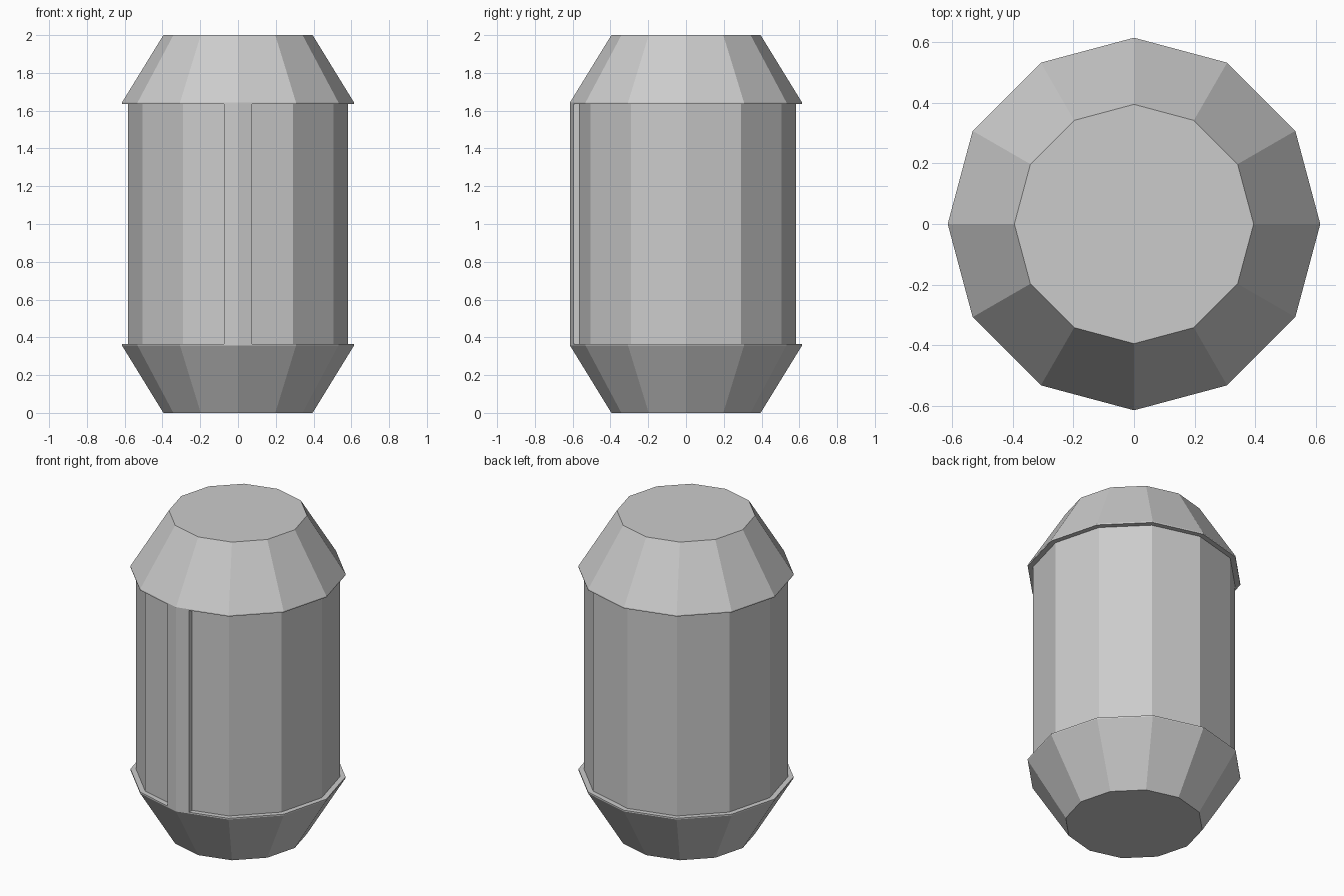
import bpy, bmesh, math

if "Cube" in bpy.data.objects:
    bpy.data.objects.remove(bpy.data.objects["Cube"])

SIDES = 12


def finish(name, bm):
    bmesh.ops.recalc_face_normals(bm, faces=bm.faces)
    mesh = bpy.data.meshes.new(name)
    bm.to_mesh(mesh)
    bm.free()
    obj = bpy.data.objects.new(name, mesh)
    bpy.context.collection.objects.link(obj)
    return obj


def lathe(name, profile):
    """Twelve-sided solid from (radius, z) points, bottom to top."""
    bm = bmesh.new()
    rings = []
    for r, z in profile:
        angles = [2 * math.pi * i / SIDES for i in range(SIDES)]
        rings.append([bm.verts.new((r * math.cos(a), r * math.sin(a), z)) for a in angles])
    for low, high in zip(rings, rings[1:]):
        for i in range(SIDES):
            j = (i + 1) % SIDES
            bm.faces.new((low[i], low[j], high[j], high[i]))
    bm.faces.new(rings[0])
    bm.faces.new(rings[-1])
    return finish(name, bm)


def prism(name, outline, z0, z1):
    bm = bmesh.new()
    face = bm.faces.new([bm.verts.new((x, y, z0)) for x, y in outline])
    new = bmesh.ops.extrude_face_region(bm, geom=[face])["geom"]
    verts = [v for v in new if isinstance(v, bmesh.types.BMVert)]
    bmesh.ops.translate(bm, verts=verts, vec=(0, 0, z1 - z0))
    return finish(name, bm)


# Barrel body with tapered end caps and recessed wall
R_END, R_RIM, R_WALL = 0.395, 0.615, 0.583
half = [(R_END, 0), (R_RIM, 0.358), (R_RIM, 0.366), (R_WALL, 0.366)]
lathe("capsule_body", half + [(r, 2 - z) for r, z in reversed(half)])

# Raised front seam strip, flush with the cap rims
w = 0.075
y_edge = -R_RIM + w * math.tan(math.radians(15))
prism("front_seam_strip",
      [(-w, -0.55), (-w, y_edge), (0, -R_RIM), (w, y_edge), (w, -0.55)],
      0.362, 1.638)
